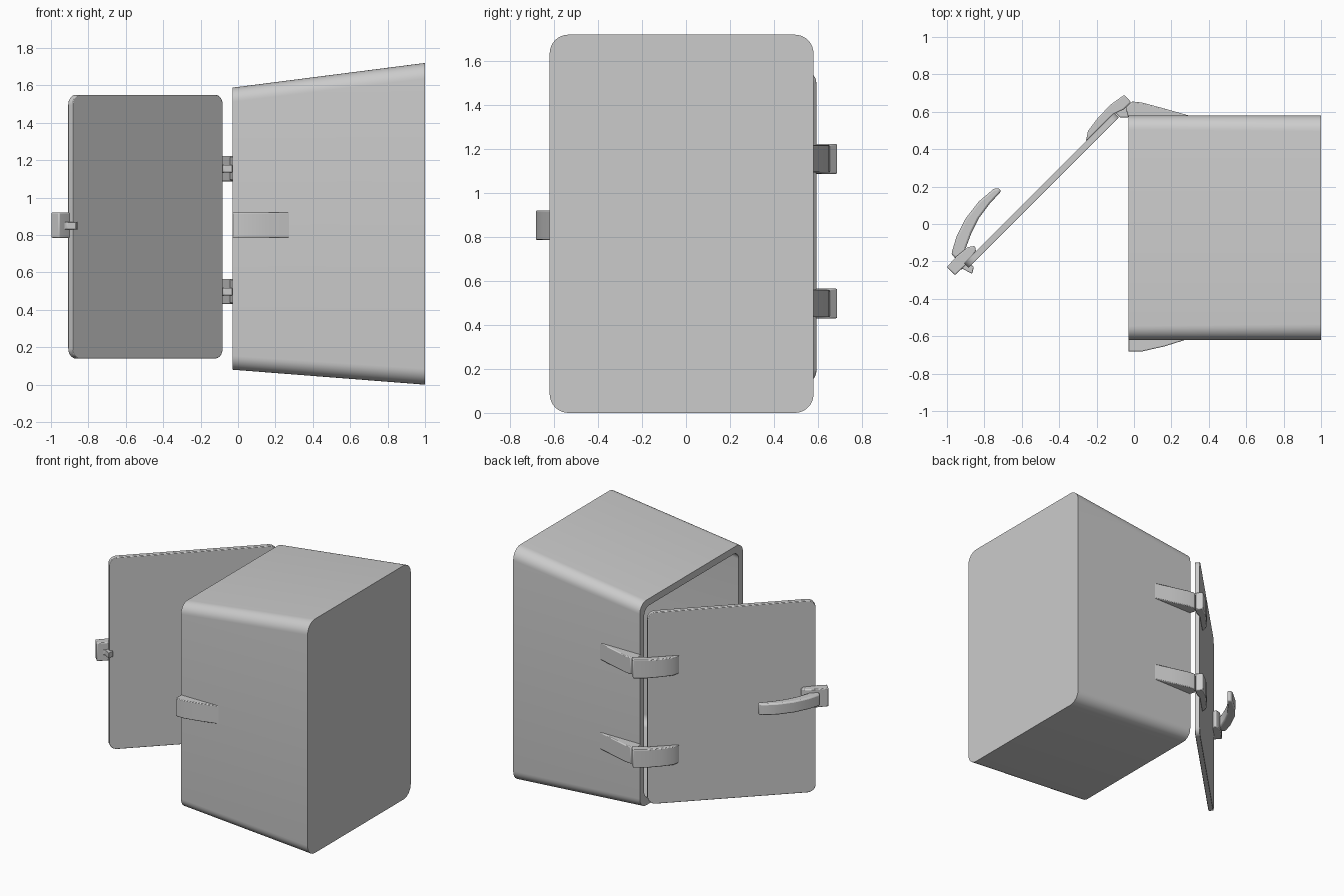
import bpy, bmesh
from math import pi, cos, sin
from mathutils import Vector

if "Cube" in bpy.data.objects:
    bpy.data.objects.remove(bpy.data.objects["Cube"])


def finish(name, bm, bevel=0.0):
    bmesh.ops.recalc_face_normals(bm, faces=bm.faces)
    me = bpy.data.meshes.new(name)
    bm.to_mesh(me)
    bm.free()
    ob = bpy.data.objects.new(name, me)
    bpy.context.collection.objects.link(ob)
    if bevel:
        m = ob.modifiers.new("soft_edges", 'BEVEL')
        m.width, m.segments, m.limit_method = bevel, 2, 'ANGLE'
        m.angle_limit = 0.7
    bpy.ops.object.select_all(action='DESELECT')
    ob.select_set(True)
    bpy.context.view_layer.objects.active = ob
    bpy.ops.object.shade_smooth_by_angle(angle=0.6)
    return ob


def rounded_rect(a0, a1, b0, b1, r, n=8):
    pts = []
    for ca, cb, s in ((a1 - r, b1 - r, 0), (a0 + r, b1 - r, 1),
                      (a0 + r, b0 + r, 2), (a1 - r, b0 + r, 3)):
        for i in range(n + 1):
            t = pi / 2 * (s + i / n)
            pts.append((ca + r * cos(t), cb + r * sin(t)))
    return pts


def loft(name, rings, bevel=0.0):
    bm = bmesh.new()
    loops = [[bm.verts.new(p) for p in ring] for ring in rings]
    n = len(loops[0])
    for a, b in zip(loops, loops[1:]):
        for i in range(n):
            j = (i + 1) % n
            bm.faces.new((a[i], a[j], b[j], b[i]))
    bm.faces.new(loops[0])
    bm.faces.new(loops[-1])
    return finish(name, bm, bevel)


def plate(name, outline, z0, z1, bevel=0.006):
    return loft(name, [[(x, y, z) for x, y in outline] for z in (z0, z1)], bevel)


def section(x, y0, y1, z0, z1, r):
    return [(x, y, z) for y, z in rounded_rect(y0, y1, z0, z1, r)]


# Hollow tapered housing, open on the left
loft("housing", [
    section(1.0, -0.62, 0.58, 0.0, 1.72, 0.085),
    section(-0.03, -0.62, 0.58, 0.08, 1.588, 0.075),
    section(-0.03, -0.57, 0.53, 0.13, 1.538, 0.06),
    section(0.95, -0.57, 0.53, 0.054, 1.666, 0.065)])

# Door standing open at 45 degrees
d = Vector((-1, -1, 0)).normalized()
out = Vector((-1, 1, 0)).normalized()
hinge_edge = Vector((-0.08, 0.57, 0))
outline = rounded_rect(0, 1.138, 0.14, 1.55, 0.055)
loft("door", [[hinge_edge + d * u + out * t + Vector((0, 0, z))
               for u, z in outline] for t in (0, 0.035)], 0.004)

# Two hinges: wedge on the housing, curved leaf on the door, pin between
wedge = [(0.31, 0.575), (0.17, 0.615), (0.04, 0.65), (-0.01, 0.655),
         (-0.045, 0.62), (-0.03, 0.57)]
leaf = [(-0.053, 0.69), (-0.016, 0.652), (-0.055, 0.613), (-0.11, 0.587),
        (-0.257, 0.443), (-0.246, 0.497), (-0.198, 0.561), (-0.128, 0.636)]
tongue = [(-0.04, 0.63), (-0.03, 0.57), (-0.075, 0.57), (-0.105, 0.60)]
for label, z in (("lower", 0.4975), ("upper", 1.155)):
    plate(f"{label}_hinge_wedge", wedge, z - 0.0625, z + 0.0625)
    plate(f"{label}_hinge_leaf", leaf, z - 0.0675, z + 0.0675)
    plate(f"{label}_hinge_tongue", tongue, z - 0.02, z + 0.02, 0.003)

# Catch on the housing that receives the latch
plate("latch_catch", [(-0.03, -0.61), (-0.03, -0.682), (0.04, -0.682),
                      (0.16, -0.655), (0.28, -0.618), (0.28, -0.61)],
      0.787, 0.92)

# Latch block, hook and curved pull handle on the door
plate("latch_block", [(-1.0, -0.23), (-0.957, -0.273), (-0.895, -0.215),
                      (-0.845, -0.145), (-0.85, -0.118), (-0.888, -0.123),
                      (-0.947, -0.171)], 0.785, 0.92)
plate("latch_hook", [(-0.957, -0.255), (-0.914, -0.24), (-0.866, -0.267),
                     (-0.856, -0.23), (-0.9, -0.195), (-0.95, -0.2)],
      0.83, 0.87, 0.003)
plate("latch_handle", [(-0.977, -0.16), (-0.95, -0.07), (-0.90, 0.03),
                       (-0.83, 0.12), (-0.75, 0.188), (-0.722, 0.192),
                       (-0.71, 0.175), (-0.77, 0.11), (-0.83, 0.03),
                       (-0.87, -0.05), (-0.90, -0.13), (-0.90, -0.185),
                       (-0.95, -0.19)], 0.81, 0.895, 0.01)
